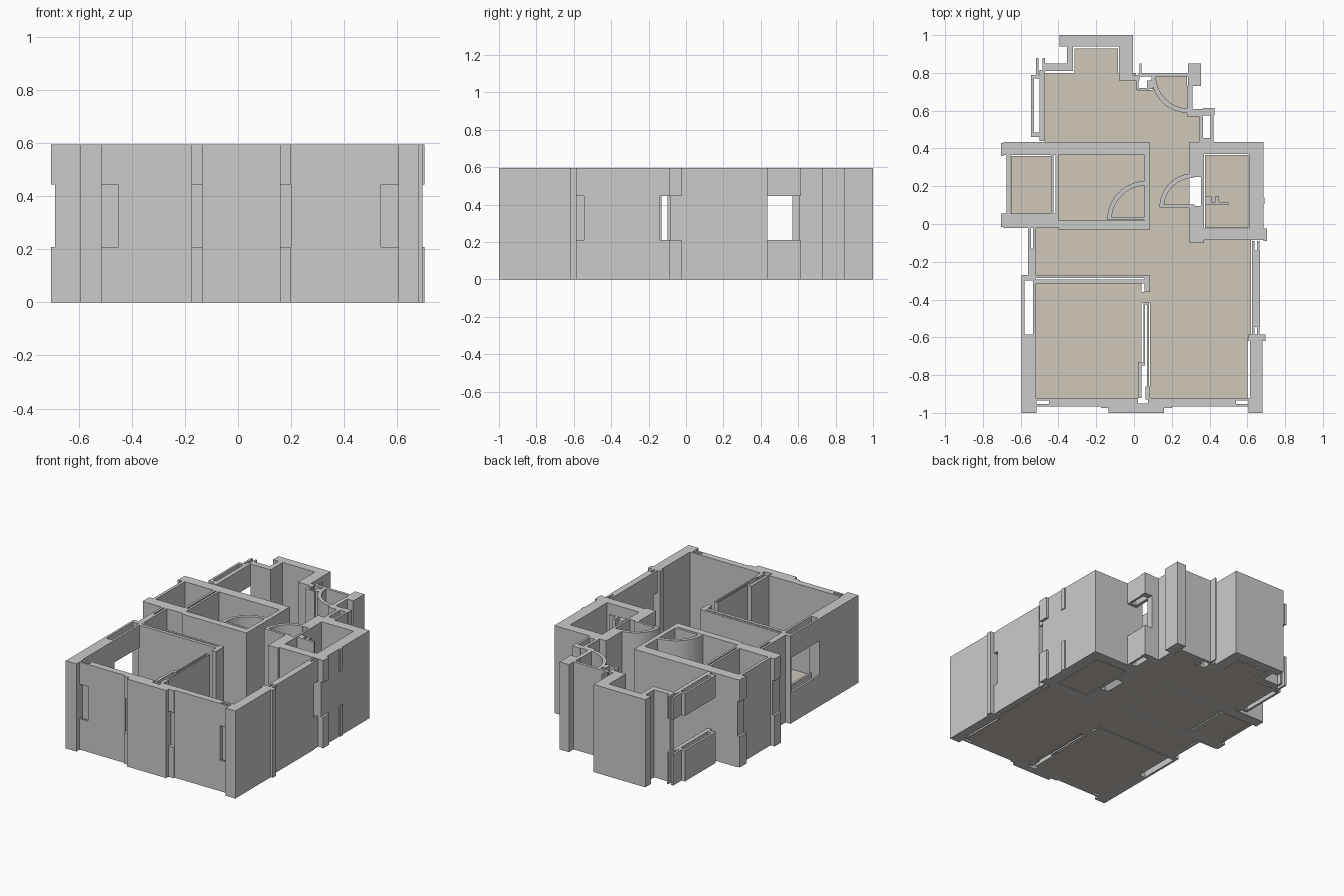
import bpy, bmesh, math

H, SILL, HEAD = 0.595, 0.21, 0.445       # wall top, window sill, window head
FULL = [(0, H)]
BAND = [(0, SILL), (HEAD, H)]            # wall below and above an opening


def finish(name, bm, mat=None):
    bmesh.ops.recalc_face_normals(bm, faces=bm.faces)
    me = bpy.data.meshes.new(name)
    bm.to_mesh(me)
    bm.free()
    ob = bpy.data.objects.new(name, me)
    bpy.context.collection.objects.link(ob)
    if mat:
        me.materials.append(mat)
    return ob


def prism(bm, pts, z0, z1):
    f = bm.faces.new([bm.verts.new((x, y, z0)) for x, y in pts])
    up = bmesh.ops.extrude_face_region(bm, geom=[f], use_keep_orig=True)["geom"]
    for v in up:
        if isinstance(v, bmesh.types.BMVert):
            v.co.z = z1


def boxes(name, rects, spans=FULL, mat=None):
    bm = bmesh.new()
    for x0, x1, y0, y1 in rects:
        for z0, z1 in spans:
            prism(bm, [(x0, y0), (x1, y0), (x1, y1), (x0, y1)], z0, z1)
    return finish(name, bm, mat)


def door_swing(name, cx, cy, r, a0, t=0.024, n=14):
    # quarter ring standing to full wall height
    ang = [math.radians(a0 + 90 * i / n) for i in range(n + 1)]
    ring = [(cx + r * math.cos(a), cy + r * math.sin(a)) for a in ang]
    ring += [(cx + (r - t) * math.cos(a), cy + (r - t) * math.sin(a)) for a in reversed(ang)]
    bm = bmesh.new()
    prism(bm, ring, 0, H)
    return finish(name, bm)


# front wall with its shallow piers and notched strips
boxes("front_wall", [
    (-0.595, -0.515, -1.0, -0.92), (-0.135, 0.16, -1.0, -0.95),
    (-0.45, -0.175, -0.965, -0.92), (0.2, 0.54, -0.965, -0.92),
    (-0.175, 0.02, -0.95, -0.92), (0.075, 0.2, -0.95, -0.92),
    (0.605, 0.68, -1.0, -0.92),
    (-0.515, -0.45, -0.935, -0.92), (0.54, 0.605, -0.935, -0.92)])
boxes("front_notched_strips", [
    (-0.515, -0.45, -0.965, -0.952), (0.54, 0.605, -0.965, -0.952),
    (-0.175, -0.135, -0.975, -0.95), (0.16, 0.2, -0.975, -0.95)], BAND)

# lower left side: pier, double-skinned window, link wall
boxes("left_lower_wall", [(-0.595, -0.52, -0.92, -0.585), (-0.56, -0.52, -0.28, -0.13)])
boxes("left_lower_window", [
    (-0.595, -0.58, -0.585, -0.28), (-0.535, -0.52, -0.585, -0.28),
    (-0.58, -0.535, -0.3, -0.28)], BAND)
boxes("left_link_window", [(-0.56, -0.545, -0.13, -0.02), (-0.535, -0.52, -0.13, -0.02)], BAND)

# lower right side
boxes("right_lower_wall", [
    (0.615, 0.68, -0.92, -0.62), (0.605, 0.68, -0.62, -0.585),
    (0.68, 0.695, -0.62, -0.585), (0.625, 0.668, -0.545, -0.14)])
boxes("right_window_ends", [
    (x, x + 0.014, y0, y1) for x in (0.625, 0.65)
    for y0, y1 in ((-0.585, -0.545), (-0.14, -0.09))], BAND)

# partitions of the lower rooms
boxes("lower_partitions", [
    (-0.595, 0.085, -0.285, -0.27), (-0.53, 0.085, -0.315, -0.293),
    (0.055, 0.085, -0.36, -0.27),
    (0.05, 0.058, -0.73, -0.415), (0.07, 0.08, -0.87, -0.415), (0.05, 0.08, -0.425, -0.415),
    (0.02, 0.04, -0.92, -0.73), (0.035, 0.058, -0.75, -0.73),
    (0.06, 0.085, -0.93, -0.86)])

# middle left rooms
boxes("left_room_walls", [
    (-0.69, 0.085, 0.365, 0.435), (-0.675, -0.655, 0.05, 0.365),
    (-0.69, -0.4, -0.02, 0.055), (-0.4, 0.085, -0.03, 0.018),
    (-0.44, -0.425, 0.05, 0.365), (-0.415, -0.4, 0.015, 0.365),
    (0.055, 0.085, 0.0, 0.4), (-0.14, 0.065, 0.022, 0.037)])
boxes("left_room_corner_trims", [(-0.705, -0.69, 0.36, 0.43), (-0.705, -0.69, -0.015, 0.055)], BAND)
door_swing("left_room_door_swing", 0.065, 0.02, 0.208, 90)

# middle right room
boxes("right_room_walls", [
    (0.295, 0.685, 0.37, 0.435), (0.295, 0.37, 0.25, 0.37),
    (0.295, 0.37, -0.1, 0.095), (0.61, 0.685, -0.085, 0.37),
    (0.37, 0.61, -0.085, -0.025), (0.355, 0.37, 0.095, 0.25),
    (0.14, 0.32, 0.085, 0.102),
    (0.375, 0.41, 0.1, 0.145), (0.41, 0.5, 0.1, 0.115), (0.43, 0.45, 0.115, 0.145)])
boxes("right_room_trims", [(0.685, 0.703, -0.09, -0.025), (0.685, 0.692, 0.105, 0.14)], BAND)
door_swing("right_room_door_swing", 0.315, 0.088, 0.18, 90)

# rear room
boxes("rear_room_walls", [
    (-0.395, -0.005, 0.94, 1.0), (-0.355, -0.322, 0.81, 0.94),
    (-0.475, -0.322, 0.81, 0.85), (-0.08, -0.005, 0.785, 0.94),
    (-0.08, 0.03, 0.76, 0.79), (0.025, 0.29, 0.78, 0.8),
    (0.285, 0.355, 0.73, 0.85), (0.28, 0.31, 0.595, 0.73),
    (0.28, 0.365, 0.57, 0.61), (0.01, 0.025, 0.71, 0.79),
    (0.02, 0.08, 0.705, 0.72), (0.07, 0.1, 0.715, 0.76), (0.03, 0.04, 0.8, 0.85)])
boxes("rear_left_window", [
    (-0.545, -0.53, 0.46, 0.79), (-0.5, -0.472, 0.44, 0.815),
    (-0.53, -0.5, 0.77, 0.79), (-0.53, -0.5, 0.46, 0.485),
    (-0.52, -0.505, 0.79, 0.88), (-0.485, -0.472, 0.81, 0.88)], BAND)
boxes("rear_right_window", [
    (0.345, 0.365, 0.43, 0.575), (0.405, 0.42, 0.45, 0.58),
    (0.365, 0.425, 0.575, 0.615), (0.365, 0.42, 0.435, 0.455)], BAND)
door_swing("rear_door_swing", 0.287, 0.783, 0.195, 180)

# floor, cut up room by room with the doorway gap left open
beige = bpy.data.materials.new("floor_beige")
beige.diffuse_color = (0.62, 0.57, 0.49, 1)
boxes("floor", [
    (-0.315, -0.085, 0.8, 0.93), (-0.472, 0.01, 0.6, 0.8), (0.01, 0.28, 0.6, 0.71), (0.1, 0.28, 0.71, 0.78),
    (-0.472, 0.345, 0.435, 0.6),
    (-0.65, -0.44, 0.055, 0.36), (-0.4, 0.055, 0.018, 0.365),
    (0.085, 0.295, -0.02, 0.435), (0.375, 0.605, -0.02, 0.365),
    (-0.52, 0.295, -0.27, -0.02), (0.295, 0.62, -0.27, -0.085),
    (-0.52, 0.04, -0.73, -0.315), (-0.52, 0.02, -0.92, -0.73),
    (0.085, 0.62, -0.6, -0.27), (0.085, 0.6, -0.92, -0.6), (0.04, 0.085, -0.415, -0.36)],
    [(0, 0.004)], beige)
